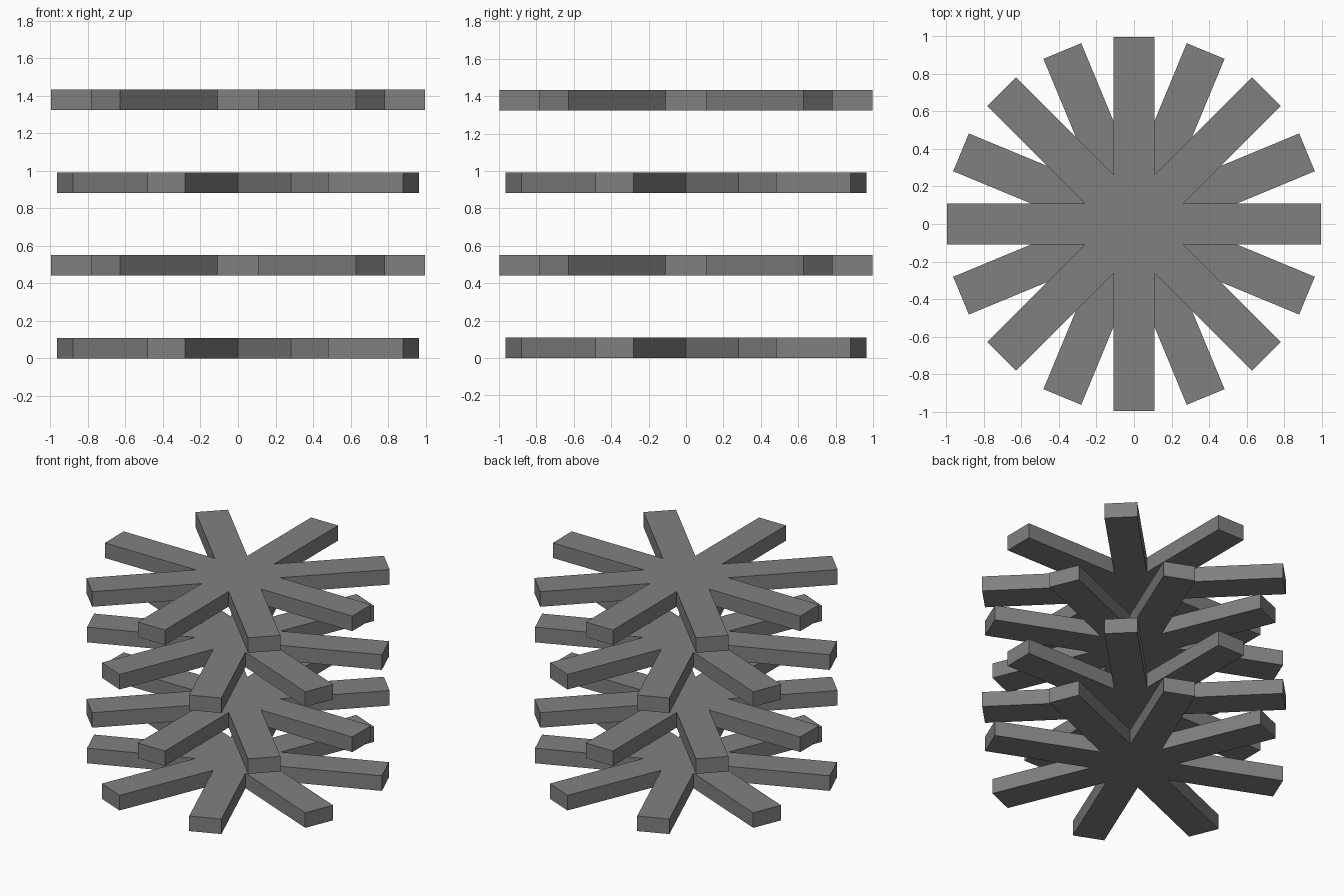
import bpy, bmesh, math

if "Cube" in bpy.data.objects:
    bpy.data.objects.remove(bpy.data.objects["Cube"])

ARMS, RADIUS, HALF_W, THICK, STEP = 8, 0.998, 0.109, 0.11, 0.441

grey = bpy.data.materials.new("mid grey")
grey.diffuse_color = (0.216, 0.216, 0.216, 1)
grey.use_nodes = True
grey.node_tree.nodes["Principled BSDF"].inputs["Base Color"].default_value = grey.diffuse_color


def star_layer(name, z, turn):
    """Flat eight-armed star plate with square arm tips."""
    pitch = 2 * math.pi / ARMS
    notch = HALF_W / math.sin(pitch / 2)
    bm = bmesh.new()
    verts = []
    for i in range(ARMS):
        a = turn + i * pitch
        c, s = math.cos(a), math.sin(a)
        for side in (-HALF_W, HALF_W):
            verts.append(bm.verts.new((RADIUS * c - side * s, RADIUS * s + side * c, z)))
        b = a + pitch / 2
        verts.append(bm.verts.new((notch * math.cos(b), notch * math.sin(b), z)))
    face = bm.faces.new(verts)
    ext = bmesh.ops.extrude_face_region(bm, geom=[face], use_keep_orig=True)
    top = [g for g in ext["geom"] if isinstance(g, bmesh.types.BMVert)]
    bmesh.ops.translate(bm, verts=top, vec=(0, 0, THICK))
    bmesh.ops.recalc_face_normals(bm, faces=bm.faces)
    mesh = bpy.data.meshes.new(name)
    bm.to_mesh(mesh)
    bm.free()
    mesh.materials.append(grey)
    obj = bpy.data.objects.new(name, mesh)
    bpy.context.collection.objects.link(obj)


# Four stacked stars, every other one turned by half an arm spacing
for k in range(4):
    star_layer(f"star_layer_{k + 1}", k * STEP, math.pi / ARMS if k % 2 == 0 else 0)
